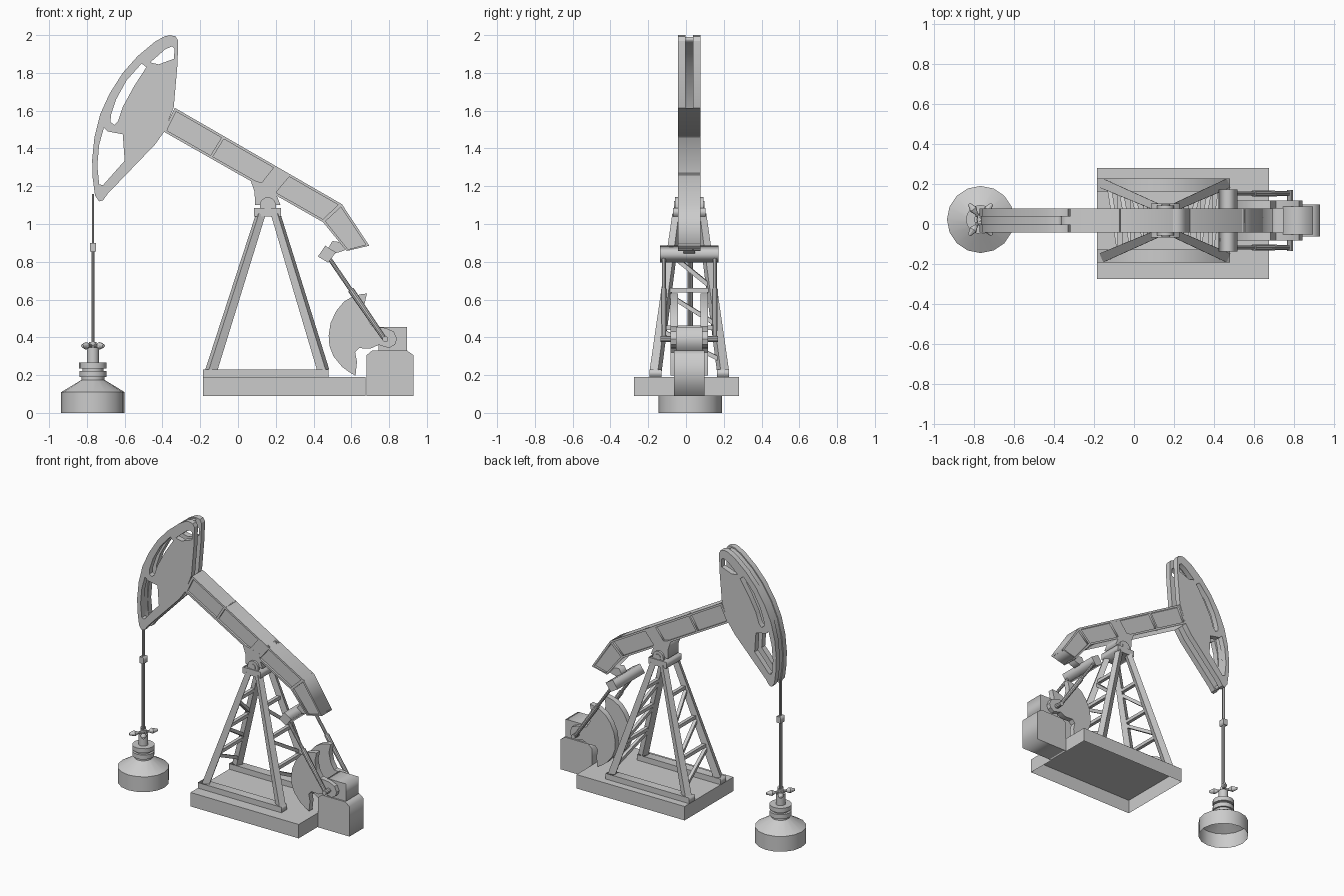
import bpy, math
from mathutils import Vector

if "Cube" in bpy.data.objects:
    bpy.data.objects.remove(bpy.data.objects["Cube"])

CY = 0.0175          # y of the machine's symmetry plane


def add(name, mesh, smooth=False):
    ob = bpy.data.objects.new(name, mesh)
    bpy.context.collection.objects.link(ob)
    if smooth:
        bpy.ops.object.select_all(action='DESELECT')
        ob.select_set(True)
        bpy.context.view_layer.objects.active = ob
        bpy.ops.object.shade_smooth_by_angle(angle=math.radians(30))
    return ob


def prism(name, loops, y0, y1, smooth=False):
    """Extrude x-z outline (first loop) with holes (other loops) between y0 and y1."""
    cu = bpy.data.curves.new(name, 'CURVE')
    cu.dimensions, cu.fill_mode = '2D', 'BOTH'
    cu.extrude = abs(y1 - y0) / 2
    for pts in loops:
        sp = cu.splines.new('POLY')
        sp.points.add(len(pts) - 1)
        for p, (x, z) in zip(sp.points, pts):
            p.co = (x, z, 0, 1)
        sp.use_cyclic_u = True
    tmp = bpy.data.objects.new(name + "_curve", cu)
    bpy.context.collection.objects.link(tmp)
    dg = bpy.context.evaluated_depsgraph_get()
    me = bpy.data.meshes.new_from_object(tmp.evaluated_get(dg))
    bpy.data.objects.remove(tmp)
    for v in me.vertices:
        x, z, d = v.co
        v.co = (x, (y0 + y1) / 2 - d, z)
    return add(name, me, smooth)


def mid(name, pts, half):
    return prism(name, [pts], CY - half, CY + half)


def block(name, x0, x1, y0, y1, z0, z1):
    return prism(name, [[(x0, z0), (x1, z0), (x1, z1), (x0, z1)]], y0, y1)


def bar(name, p, q, r1, r2=None, n=10):
    """Round bar (n sides) or square bar (n=4) from p to q."""
    p, q = Vector(p), Vector(q)
    r2 = r1 if r2 is None else r2
    rot = (q - p).to_track_quat('Z', 'Y')
    vs = []
    for c, r in ((p, r1), (q, r2)):
        for i in range(n):
            a = 2 * math.pi * (i + 0.5) / n
            vs.append(c + rot @ Vector((r * math.cos(a), r * math.sin(a), 0)))
    fs = [(i, (i + 1) % n, n + (i + 1) % n, n + i) for i in range(n)]
    fs += [tuple(range(n))[::-1], tuple(range(n, 2 * n))]
    me = bpy.data.meshes.new(name)
    me.from_pydata(vs, [], fs)
    return add(name, me, n > 8)


def lathe(name, cx, cy, prof, n=16):
    """Revolve (radius, z) profile; the bottom stays open, the top is capped."""
    vs = [(cx + r * math.cos(2 * math.pi * i / n), cy + r * math.sin(2 * math.pi * i / n), z)
          for r, z in prof for i in range(n)]
    fs = [(k * n + i, k * n + (i + 1) % n, (k + 1) * n + (i + 1) % n, (k + 1) * n + i)
          for k in range(len(prof) - 1) for i in range(n)]
    fs.append(tuple(range((len(prof) - 1) * n, len(prof) * n)))
    me = bpy.data.meshes.new(name)
    me.from_pydata(vs, [], fs)
    return add(name, me, True)


# Base: hollow tray, open underneath
v = [(x, y, z) for z in (0.09, 0.19) for x, y in
     ((-0.185, -0.275), (0.675, -0.275), (0.675, 0.28), (-0.185, 0.28))]
me = bpy.data.meshes.new("base")
me.from_pydata(v, [], [(0, 1, 5, 4), (1, 2, 6, 5), (2, 3, 7, 6), (3, 0, 4, 7), (4, 5, 6, 7)])
add("base", me)

# Trestle: rails, four tapering legs and zigzag bracing
for s in (-1, 1):
    y = CY + s * 0.178
    block("foot_rail", -0.185, 0.48, y - 0.032, y + 0.032, 0.19, 0.23)
for xb, xt in ((-0.14, 0.12), (0.45, 0.2)):
    def leg(s, t):
        return Vector((xb + (xt - xb) * t, CY + s * (0.177 - 0.112 * t), 0.23 + 0.82 * t))
    for s in (-1, 1):
        bar("trestle_leg", leg(s, -0.01), leg(s, 1), 0.034, 0.027, 4)
    levels = (0.04, 0.27, 0.51, 0.76)
    for i, t in enumerate(levels):
        if i:
            bar("cross_brace", leg(-1, t), leg(1, t), 0.017, None, 4)
        if i < 3:
            bar("diagonal_brace", leg(1, t + 0.02), leg(-1, levels[i + 1] - 0.02), 0.016, None, 4)
block("trestle_cap", 0.085, 0.228, CY - 0.085, CY + 0.085, 1.04, 1.085)

# Saddle and bearing
mid("saddle", [(0.065, 1.235), (0.088, 1.17), (0.09, 1.1), (0.225, 1.1), (0.205, 1.15),
               (0.2, 1.2)], 0.06)
bar("bearing_shaft", (0.158, CY - 0.08, 1.1), (0.158, CY + 0.08, 1.1), 0.022, None, 16)
arch = [(0.158 + 0.042 * math.cos(a * math.pi / 8), 1.1 + 0.042 * math.sin(a * math.pi / 8))
        for a in range(9)]
for s in (-1, 1):
    prism("bearing_housing", [[(0.116, 1.08)] + arch[::-1] + [(0.2, 1.08)]],
          CY + s * 0.058, CY + s * 0.075, True)

# Walking beam: recessed web, flanges and stiffeners
top = [(-0.335, 1.615), (0.55, 1.105), (0.695, 0.885)]
bot = [(-0.395, 1.49), (0.45, 1.01), (0.575, 0.857)]


def lerp(a, b, t):
    return (a[0] + (b[0] - a[0]) * t, a[1] + (b[1] - a[1]) * t)


mid("beam_web", top + bot[::-1], 0.045)
inner_top = [lerp(a, b, 0.1) for a, b in zip(top, bot)]
inner_bot = [lerp(b, a, 0.1) for a, b in zip(top, bot)]
mid("beam_top_flange", top + inner_top[::-1], 0.06)
mid("beam_bottom_flange", bot + inner_bot[::-1], 0.06)


def rib(seg, t0, t1):
    a, b = (top[seg], top[seg + 1]), (bot[seg], bot[seg + 1])
    mid("beam_stiffener", [lerp(*a, t0), lerp(*a, t1), lerp(*b, t1), lerp(*b, t0)], 0.0595)


for seg, t0, t1 in ((0, 0, 0.015), (0, 0.287, 0.302), (0, 0.6, 0.695), (0, 0.988, 1),
                    (1, 0, 0.03), (1, 0.96, 1)):
    rib(seg, t0, t1)

# Horse head: two windowed plates joined by a curved rim
arc = [(-0.735, 1.12), (-0.757, 1.15), (-0.77, 1.25), (-0.772, 1.34), (-0.76, 1.46),
       (-0.73, 1.58), (-0.68, 1.69), (-0.61, 1.8), (-0.53, 1.89), (-0.44, 1.965),
       (-0.39, 1.993), (-0.36, 2.0)]
outline = arc + [(-0.33, 1.993), (-0.317, 1.97), (-0.32, 1.85), (-0.34, 1.62), (-0.39, 1.49),
                 (-0.44, 1.42), (-0.69, 1.16), (-0.715, 1.125)]
windows = [
    [(-0.465, 1.855), (-0.385, 1.925), (-0.35, 1.94), (-0.337, 1.93), (-0.338, 1.875), (-0.42, 1.845)],
    [(-0.51, 1.85), (-0.485, 1.83), (-0.55, 1.73), (-0.61, 1.62), (-0.635, 1.545), (-0.655, 1.525),
     (-0.675, 1.54), (-0.672, 1.58), (-0.645, 1.66), (-0.59, 1.76)],
    [(-0.71, 1.51), (-0.69, 1.49), (-0.61, 1.475), (-0.6, 1.335), (-0.715, 1.205), (-0.735, 1.21),
     (-0.745, 1.31), (-0.735, 1.42)]]
for s in (-1, 1):
    prism("head_plate", [outline] + windows, CY + s * 0.02, CY + s * 0.06, True)
hub = (-0.42, 1.52)
mid("head_rim", [lerp(hub, p, 0.98) for p in arc] + [lerp(hub, p, 0.93) for p in arc[::-1]], 0.021)

# Equalizer bar, hanger and pitman arms
mid("equalizer", [(0.423, 0.828), (0.462, 0.885), (0.518, 0.85), (0.478, 0.795)], 0.155)
mid("equalizer_hanger", [(0.47, 0.86), (0.5, 0.91), (0.57, 0.9), (0.565, 0.86), (0.5, 0.84)], 0.03)
for s in (-1, 1):
    y = CY + s * 0.135
    a, b = Vector((0.475, y, 0.83)), Vector((0.78, y, 0.385))
    bar("pitman_arm", a, b, 0.011)
    bar("pitman_sleeve", a.lerp(b, 0.4), a.lerp(b, 0.97), 0.017, 0.013)
    bar("crank_pin", (0.78, CY + s * 0.09, 0.39), (0.78, CY + s * 0.152, 0.39), 0.016)

# Crank counterweights
weight = [(0.683, 0.632), (0.65, 0.628), (0.605, 0.615), (0.56, 0.588), (0.52, 0.54), (0.49, 0.475),
          (0.48, 0.41), (0.484, 0.355), (0.505, 0.3), (0.55, 0.245), (0.59, 0.215), (0.622, 0.197),
          (0.63, 0.27), (0.62, 0.32), (0.64, 0.343), (0.7, 0.34), (0.745, 0.36), (0.8, 0.343),
          (0.832, 0.362), (0.842, 0.392), (0.825, 0.43), (0.78, 0.45), (0.71, 0.458), (0.684, 0.5),
          (0.668, 0.57)]
for s in (-1, 1):
    prism("counterweight", [weight], CY + s * 0.06, CY + s * 0.1, True)

# Gearbox on its pedestal
mid("gearbox_pedestal", [(0.68, 0.09), (0.93, 0.09), (0.93, 0.305), (0.895, 0.33), (0.71, 0.33),
                         (0.68, 0.305)], 0.08)
mid("gearbox", [(0.745, 0.32), (0.895, 0.32), (0.895, 0.455), (0.745, 0.455)], 0.07)

# Hanging rods and clamp
WX, WY = -0.768, 0.0225
for s in (-1, 1):
    bar("hanger_cable", (WX, WY + s * 0.009, 0.87), (WX, WY + s * 0.009, 1.16), 0.005, None, 8)
    bar("polished_rod", (WX, WY + s * 0.007, 0.34), (WX, WY + s * 0.007, 0.87), 0.008, None, 8)
block("rod_clamp", WX - 0.016, WX + 0.016, WY - 0.022, WY + 0.022, 0.855, 0.9)

# Wellhead with flanges and valve arms
lathe("wellhead", WX, WY, [(0.168, 0), (0.168, 0.11), (0.06, 0.175), (0.06, 0.19), (0.072, 0.19),
                           (0.072, 0.222), (0.055, 0.222), (0.055, 0.236), (0.073, 0.236),
                           (0.073, 0.268), (0.032, 0.268), (0.032, 0.345), (0.02, 0.345),
                           (0.02, 0.375)])
for sx in (-1, 1):
    for sy in (-1, 1):
        d = Vector((sx * 0.58, sy * 0.81, 0))
        c = Vector((WX, WY, 0.355))
        bar("valve_arm", c, c + d * 0.09, 0.009)
        bar("valve_grip_inner", c + d * 0.04, c + d * 0.062, 0.01, 0.02)
        bar("valve_grip_outer", c + d * 0.062, c + d * 0.098, 0.02, 0.008)
